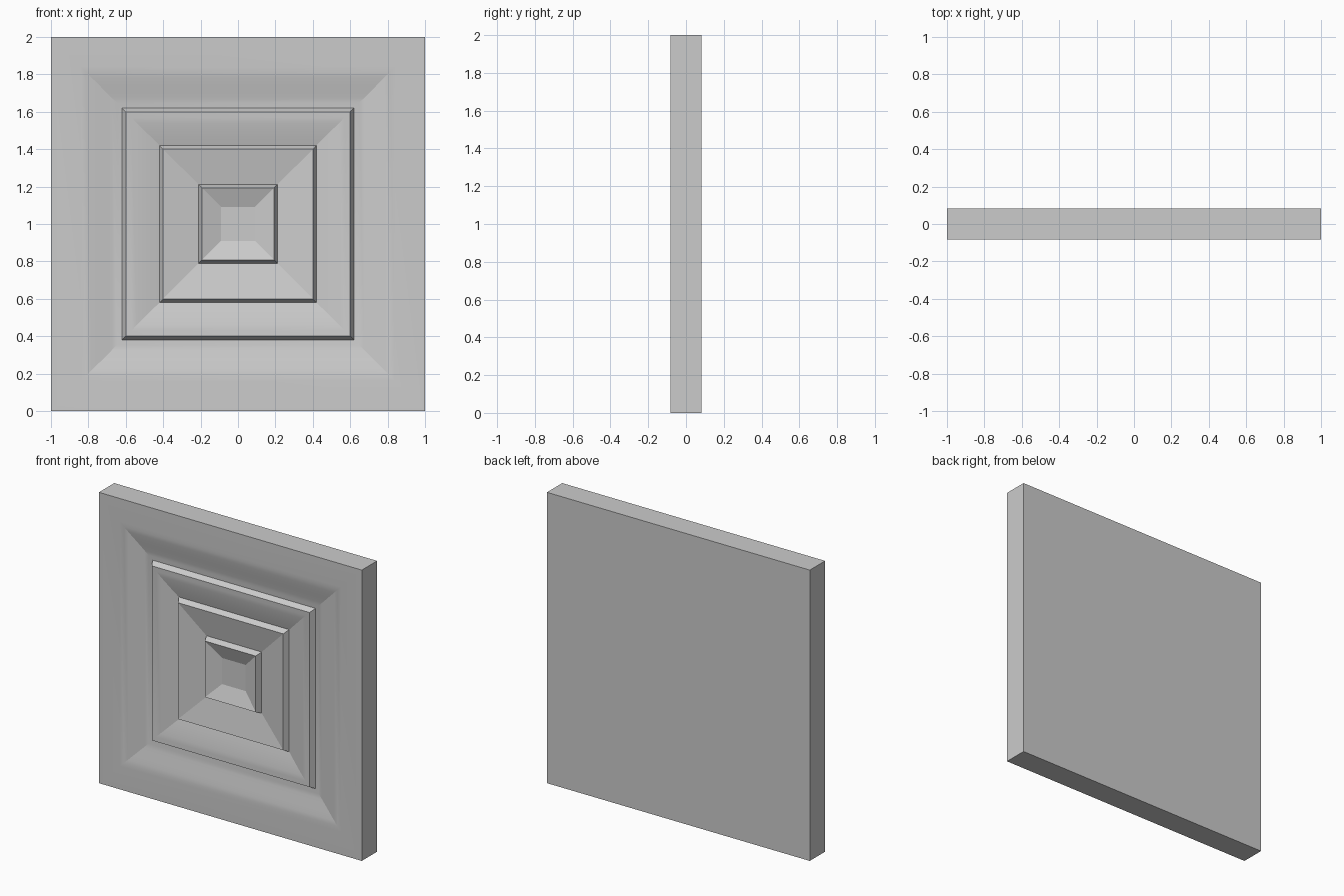
import bpy, bmesh, math

if "Cube" in bpy.data.objects:
    bpy.data.objects.remove(bpy.data.objects["Cube"])

HALF_T = 0.083  # half thickness of the panel
DEPTH = 0.04    # depth of the carved steps

# Cross-section from the rim to the centre: (half width, depth below the front)
profile = [(1.0, 0.0), (0.84, 0.0)]
# outer cove, softly rolling in and levelling out
for i in range(1, 9):
    t = i / 8
    profile.append((0.84 - 0.22 * t, DEPTH * (1 - math.cos(math.pi * t)) / 2 * 0.4 + DEPTH * t * 0.6))
# second ring: rise to a crest, then a convex slope
profile.append((0.60, 0.003))
for i in range(1, 7):
    t = i / 6
    profile.append((0.60 - 0.18 * t, 0.003 + (DEPTH - 0.003) * t ** 1.4))
# third ring and inner frame: straight slopes, then the flat floor
profile += [(0.40, 0.003), (0.21, DEPTH), (0.193, 0.0), (0.09, DEPTH - 0.002)]

bm = bmesh.new()


def square(r, y):
    return [bm.verts.new((sx * r, y, 1 + sz * r))
            for sx, sz in ((-1, -1), (1, -1), (1, 1), (-1, 1))]


# Concentric square loops from the back face to the centre floor
loops = [square(1.0, HALF_T)] + [square(r, -HALF_T + d) for r, d in profile]
for a, b in zip(loops, loops[1:]):
    for i in range(4):
        j = (i + 1) % 4
        bm.faces.new((a[i], a[j], b[j], b[i]))
bm.faces.new(loops[0])
bm.faces.new(loops[-1])
bmesh.ops.recalc_face_normals(bm, faces=bm.faces)

mesh = bpy.data.meshes.new("carved_panel")
bm.to_mesh(mesh)
bm.free()
panel = bpy.data.objects.new("carved_panel", mesh)
bpy.context.collection.objects.link(panel)

# Smooth the coves, keep the crests and rim sharp
bpy.context.view_layer.objects.active = panel
panel.select_set(True)
bpy.ops.object.shade_smooth_by_angle(angle=math.radians(12))
